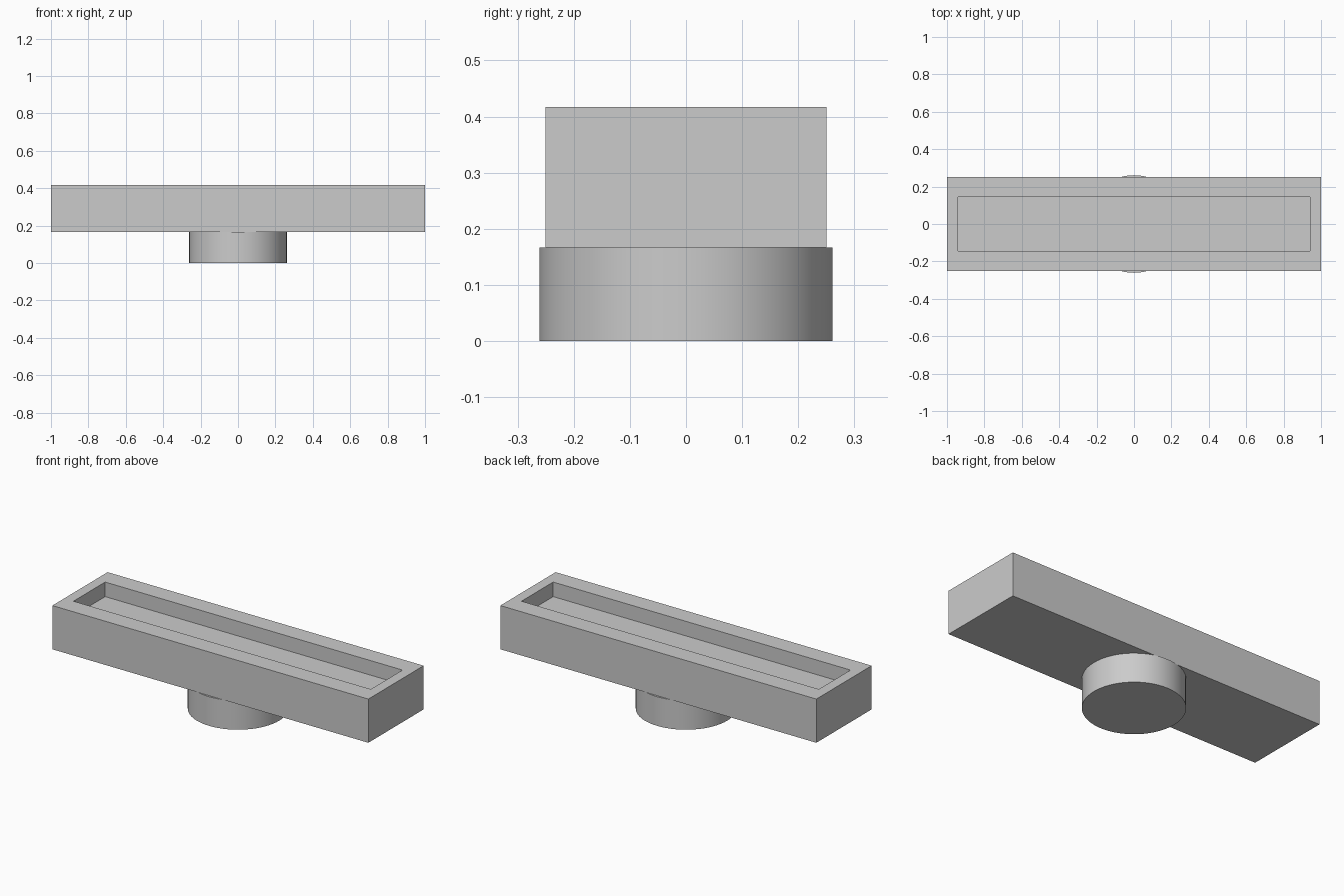
import bpy, bmesh
from mathutils import Vector

cube = bpy.data.objects.get("Cube")
if cube:
    bpy.data.objects.remove(cube, do_unlink=True)

U = 1 / 12  # design module

grey = bpy.data.materials.new("plain grey")
grey.use_nodes = True
colour = (0.6, 0.6, 0.6, 1)
grey.diffuse_color = colour
grey.node_tree.nodes["Principled BSDF"].inputs["Base Color"].default_value = colour


def finish(name, bm):
    mesh = bpy.data.meshes.new(name)
    bmesh.ops.recalc_face_normals(bm, faces=bm.faces)
    bm.to_mesh(mesh)
    bm.free()
    mesh.materials.append(grey)
    obj = bpy.data.objects.new(name, mesh)
    bpy.context.collection.objects.link(obj)
    return obj


# Long block with a shallow rectangular tray sunk in its top
bm = bmesh.new()
bmesh.ops.create_cube(bm, size=1)
bmesh.ops.scale(bm, vec=(24 * U, 6 * U, 3 * U), verts=bm.verts)
bmesh.ops.translate(bm, vec=(0, 0, 3.5 * U), verts=bm.verts)
bm.normal_update()
top = max(bm.faces, key=lambda f: f.calc_center_median().z)
bmesh.ops.inset_individual(bm, faces=[top], thickness=U)
bmesh.ops.scale(bm, vec=(1, 2.5 / 4 * 1.2, 1), verts=top.verts)  # tray is 3 modules wide
wall = bmesh.ops.extrude_discrete_faces(bm, faces=[top])["faces"][0]
bmesh.ops.translate(bm, vec=Vector((0, 0, -U)), verts=wall.verts)
finish("tray_block", bm)

# Round foot, a little wider than the block
bm = bmesh.new()
bmesh.ops.create_cone(bm, cap_ends=True, segments=64, radius1=3.13 * U,
                      radius2=3.13 * U, depth=2 * U)
bmesh.ops.translate(bm, vec=(0, 0, U), verts=bm.verts)
foot = finish("round_foot", bm)
bpy.ops.object.select_all(action="DESELECT")
foot.select_set(True)
bpy.context.view_layer.objects.active = foot
bpy.ops.object.shade_smooth_by_angle()
